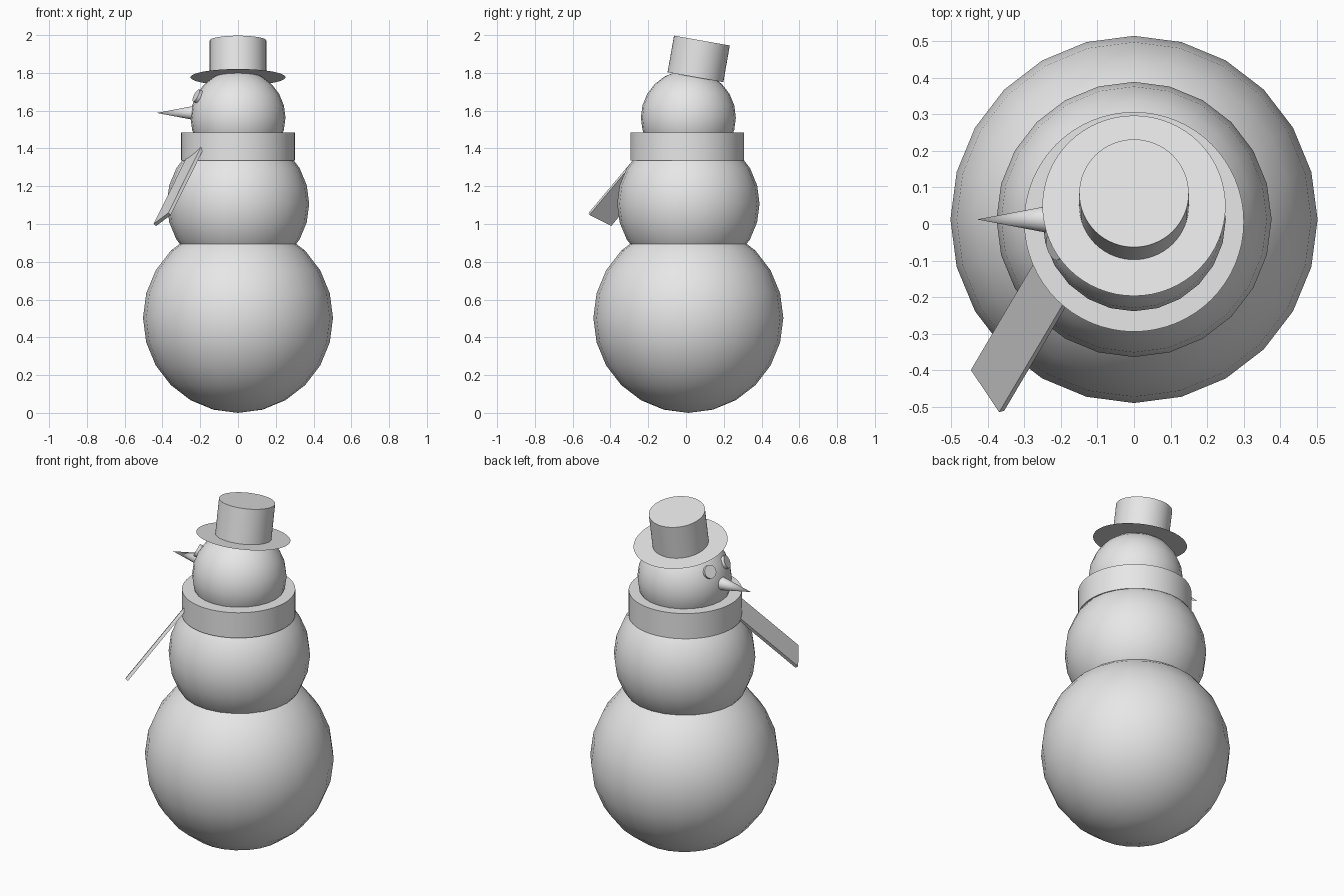
import bpy
import math
from mathutils import Matrix, Vector

if "Cube" in bpy.data.objects:
    bpy.data.objects.remove(bpy.data.objects["Cube"], do_unlink=True)

grey = bpy.data.materials.new("plain_grey")
grey.use_nodes = True
grey.diffuse_color = (0.8, 0.8, 0.8, 1)
grey.node_tree.nodes["Principled BSDF"].inputs["Base Color"].default_value = (0.8, 0.8, 0.8, 1)

MID_Y = 0.0125


def finish(name, smooth=True):
    """Name the active object, colour it and shade it."""
    obj = bpy.context.object
    obj.name = name
    obj.data.name = name
    obj.data.materials.append(grey)
    if smooth:
        bpy.ops.object.shade_smooth_by_angle(angle=math.radians(35))
    return obj


def ball(name, radius, z):
    bpy.ops.mesh.primitive_uv_sphere_add(segments=24, ring_count=12, radius=radius,
                                         location=(0, MID_Y, z))
    return finish(name)


def cylinder(name, radius, depth, centre, axis):
    turn = Vector(axis).to_track_quat('Z', 'Y').to_euler()
    bpy.ops.mesh.primitive_cylinder_add(vertices=64, radius=radius, depth=depth,
                                        location=centre, rotation=turn)
    return finish(name)


# Three stacked snowballs
ball("lower_body", 0.503, 0.503)
ball("upper_body", 0.377, 1.107)
ball("head", 0.2515, 1.563)

# Scarf band around the neck
cylinder("scarf_band", 0.301, 0.148, (0, 0.006, 1.411), (0, 0, 1))

# Hanging scarf end: a thin slanted board running from the band outwards
along = Vector((0.17, 0.288, 0.343)).normalized()
across = Vector((0.081, -0.113, 0.064))
across = (across - along * across.dot(along)).normalized()
under = along.cross(across)
length, width, thick = 0.5, 0.151, 0.018
corner = Vector((-0.447, -0.40, 1.0))
centre = corner + along * length / 2 + across * width / 2 + under * thick / 2
bpy.ops.mesh.primitive_cube_add(size=1)
tail = finish("scarf_tail", smooth=False)
frame = Matrix((along, across, under)).transposed().to_4x4()
tail.matrix_world = Matrix.Translation(centre) @ frame @ Matrix.Diagonal((length, width, thick, 1))

# Tilted hat: crown and paper-thin brim
tilt = math.radians(-10)
hat_axis = Vector((0, -math.sin(tilt), math.cos(tilt)))
hat_base = Vector((0, 0.05, 1.777))
crown_height = 0.197
cylinder("hat_crown", 0.15, crown_height, hat_base + hat_axis * crown_height / 2, hat_axis)
bpy.ops.mesh.primitive_circle_add(vertices=64, radius=0.251, fill_type='NGON',
                                  location=hat_base, rotation=(tilt, 0, 0))
finish("hat_brim", smooth=False)

# Pointed nose
bpy.ops.mesh.primitive_cone_add(vertices=32, radius1=0.038, radius2=0, depth=0.2,
                                location=(-0.33, MID_Y, 1.588),
                                rotation=(0, -math.pi / 2, 0))
finish("nose")

# Button eyes facing out from the head
for name, side in (("right_eye", -1), ("left_eye", 1)):
    outward = Vector((-0.216, side * 0.0755, 0.115)).normalized()
    cylinder(name, 0.036, 0.03, Vector((0, MID_Y, 1.563)) + outward * 0.248, outward)
